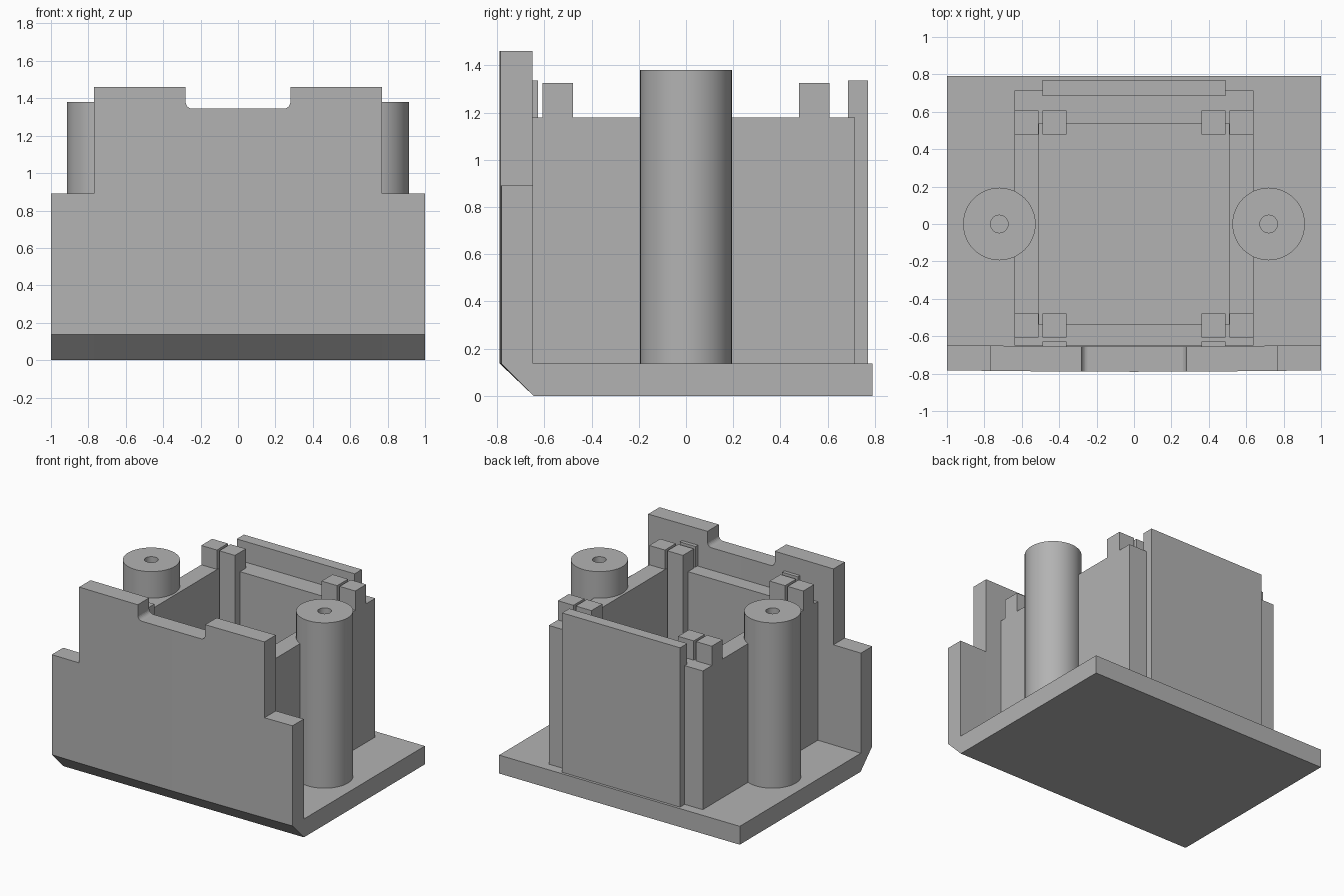
import bpy, bmesh, math
from mathutils import Vector

if "Cube" in bpy.data.objects:
    bpy.data.objects.remove(bpy.data.objects["Cube"], do_unlink=True)

grey = bpy.data.materials.new("plain grey")
grey.use_nodes = True
GREY = (0.45, 0.45, 0.45, 1)
grey.diffuse_color = GREY
grey.node_tree.nodes["Principled BSDF"].inputs["Base Color"].default_value = GREY

FLOOR, RIM = 0.138, 1.18


def finish(bm, name, smooth=False):
    bmesh.ops.recalc_face_normals(bm, faces=bm.faces)
    mesh = bpy.data.meshes.new(name)
    bm.to_mesh(mesh)
    bm.free()
    mesh.materials.append(grey)
    obj = bpy.data.objects.new(name, mesh)
    bpy.context.collection.objects.link(obj)
    if smooth:
        bpy.ops.object.select_all(action="DESELECT")
        obj.select_set(True)
        bpy.context.view_layer.objects.active = obj
        bpy.ops.object.shade_smooth_by_angle(angle=math.radians(30))
    return obj


def box_mesh(x, y, z):
    bm = bmesh.new()
    bmesh.ops.create_cube(bm, size=1)
    for v in bm.verts:
        v.co = [r[0] if c < 0 else r[1] for c, r in zip(v.co, (x, y, z))]
    return bm


def box(name, x, y, z):
    return finish(box_mesh(x, y, z), name)


def prism(points, direction):
    """Extrude a closed outline along a vector."""
    bm = bmesh.new()
    face = bm.faces.new([bm.verts.new(p) for p in points])
    new = bmesh.ops.extrude_face_region(bm, geom=[face])["geom"]
    bmesh.ops.translate(bm, vec=direction,
                        verts=[g for g in new if isinstance(g, bmesh.types.BMVert)])
    return bm


def bow(bm):
    """Give the front a very slight outward curve."""
    for x in (-0.77, -0.4, 0, 0.4, 0.77):
        bmesh.ops.bisect_plane(bm, geom=bm.verts[:] + bm.edges[:] + bm.faces[:],
                               plane_co=(x, 0, 0), plane_no=(1, 0, 0))
    for v in bm.verts:
        if v.co.y < -0.6 and v.co.z > 0.1:
            v.co.y += 0.008 * v.co.x ** 2


# Base plate with a chamfered front edge
profile = [(-0.645, 0), (0.79, 0), (0.79, FLOOR), (-0.79, FLOOR)]
bm = prism([(-1, y, z) for y, z in profile], Vector((2, 0, 0)))
bow(bm)
finish(bm, "base_plate")

# Stepped front wall with a round-cornered notch
notch, r, low = 0.28, 0.035, 1.345
half = [(1, FLOOR), (1, 0.89), (0.77, 0.89), (0.77, 1.46), (notch, 1.46)]
for i in range(7):
    a = math.radians(15 * i)
    half.append((notch - r + r * math.cos(a), low + r - r * math.sin(a)))
outline = half + [(-x, z) for x, z in reversed(half)]
bm = prism([(x, -0.79, z) for x, z in outline], Vector((0, 0.135, 0)))
bow(bm)
finish(bm, "front_wall")

# Open-topped box
bm = box_mesh((-0.64, 0.64), (-0.65, 0.715), (FLOOR, RIM))
top = max(bm.faces, key=lambda f: f.calc_center_median().z)
bmesh.ops.inset_region(bm, faces=[top], thickness=0.1)
for v in top.verts:
    v.co.x = math.copysign(0.508, v.co.x)
    v.co.y = math.copysign(0.538, v.co.y)
new = bmesh.ops.extrude_face_region(bm, geom=[top])["geom"]
bmesh.ops.translate(bm, vec=(0, 0, FLOOR + 0.002 - RIM),
                    verts=[g for g in new if isinstance(g, bmesh.types.BMVert)])
if top.is_valid:
    bmesh.ops.delete(bm, geom=[top], context="FACES_ONLY")
finish(bm, "open_box")

# Raised panel on the back of the box
box("back_panel", (-0.49, 0.49), (0.685, 0.77), (FLOOR, 1.335))


def span(side, a, b):
    return sorted((side * a, side * b))


for sx, side in ((1, "left"), (-1, "right")):
    # Corner posts: one on the rim, one running down inside
    for sy, end in ((1, "back"), (-1, "front")):
        y = span(sy, 0.478, 0.608)
        box(f"{side}_{end}_rim_post", span(sx, 0.51, 0.64), y, (RIM, 1.325))
        box(f"{side}_{end}_inner_post", span(sx, 0.36, 0.49), y, (FLOOR, 1.325))

    # Small tab behind the front wall
    box(f"{side}_front_tab", span(sx, 0.36, 0.49), (-0.66, -0.627), (RIM, 1.335))

    # Screw column: a turned profile with a blind hole
    bm = bmesh.new()
    turned = [(0, 0.7), (0.047, 0.7), (0.047, 1.38), (0.194, 1.38), (0.194, FLOOR)]
    verts = [bm.verts.new((x, 0, z)) for x, z in turned]
    edges = [bm.edges.new(pair) for pair in zip(verts, verts[1:])]
    bmesh.ops.spin(bm, geom=verts + edges, cent=(0, 0, 0), axis=(0, 0, 1),
                   angle=math.tau, steps=48)
    bmesh.ops.remove_doubles(bm, verts=bm.verts, dist=0.0005)
    bmesh.ops.translate(bm, vec=(sx * 0.72, 0, 0), verts=bm.verts)
    finish(bm, f"{side}_screw_column", smooth=True)
